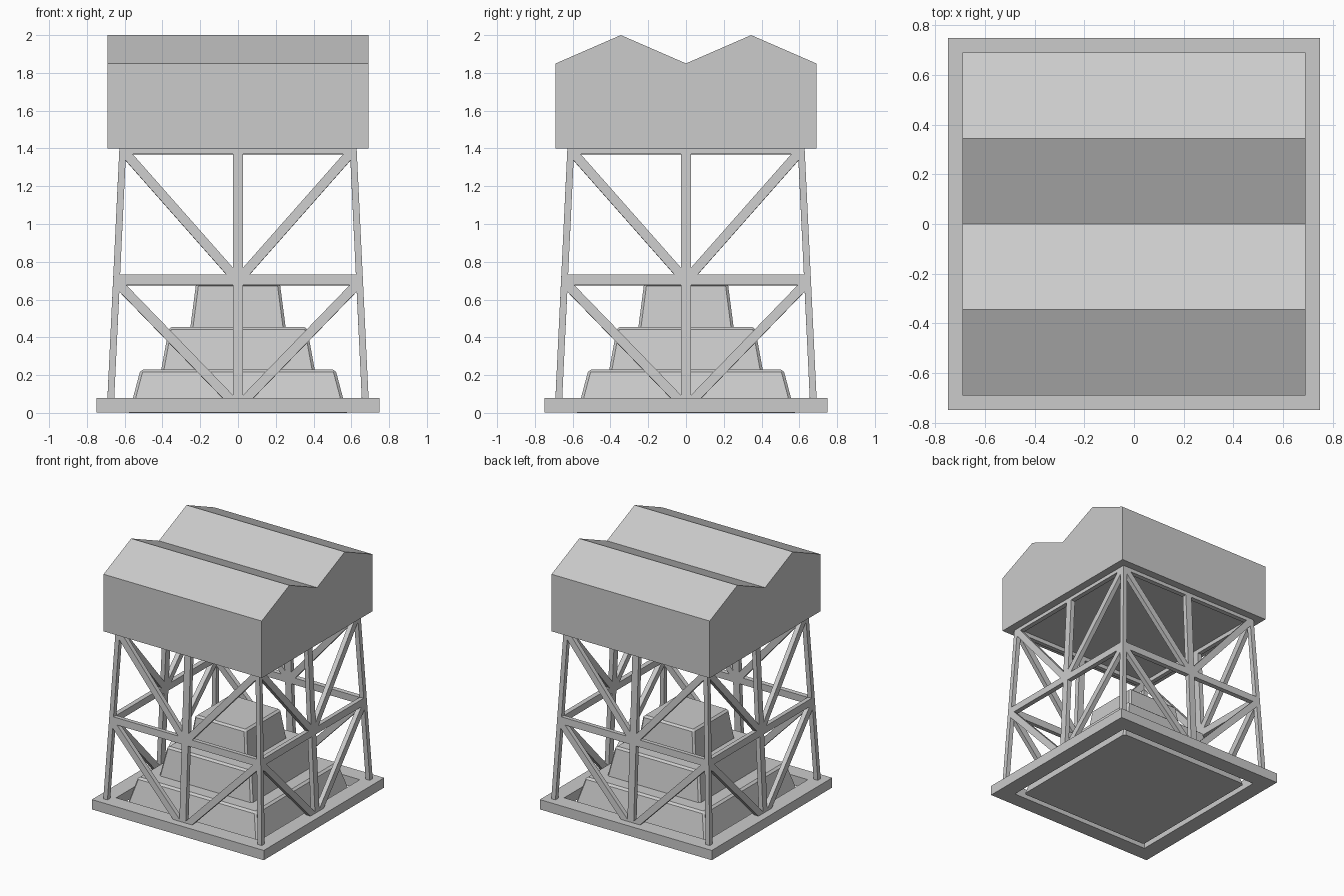
import bpy, bmesh, math
from mathutils import Vector

if "Cube" in bpy.data.objects:
    bpy.data.objects.remove(bpy.data.objects["Cube"])

DEPTH = 0.036   # thickness of the lattice members
WIDTH = 0.055   # face width of the lattice members


def make(name, bm, rot=0.0):
    bmesh.ops.recalc_face_normals(bm, faces=bm.faces)
    me = bpy.data.meshes.new(name)
    bm.to_mesh(me)
    bm.free()
    ob = bpy.data.objects.new(name, me)
    ob.rotation_euler.z = rot
    bpy.context.collection.objects.link(ob)
    return ob


def loft(bm, a, b):
    """Closed solid between two matching loops."""
    va = [bm.verts.new(p) for p in a]
    vb = [bm.verts.new(p) for p in b]
    n = len(va)
    bm.faces.new(va)
    bm.faces.new(vb)
    for i in range(n):
        j = (i + 1) % n
        bm.faces.new((va[i], va[j], vb[j], vb[i]))


def square(h, z):
    return [(-h, -h, z), (h, -h, z), (h, h, z), (-h, h, z)]


def half(z):
    """Outer half width of the tapering tower at height z."""
    return 0.695 - 0.067 * z / 1.4


def on_face(x, z):
    return Vector((x, -half(z) + DEPTH / 2, z))


NORMAL = Vector((0, -1, 0.067 / 1.4)).normalized()


def bar(bm, p, q, w=WIDTH, d=DEPTH):
    side = (q - p).normalized().cross(NORMAL).normalized() * w / 2
    n = NORMAL * d / 2
    ring = [side + n, side - n, -side - n, -side + n]
    loft(bm, [p + r for r in ring], [q + r for r in ring])


# base frame: square ring
bm = bmesh.new()
rings = [[bm.verts.new(p) for p in square(h, z)]
         for h, z in ((0.75, 0.003), (0.75, 0.08), (0.625, 0.08), (0.625, 0.003))]
for k in range(4):
    a, b = rings[k], rings[(k + 1) % 4]
    for i in range(4):
        j = (i + 1) % 4
        bm.faces.new((a[i], a[j], b[j], b[i]))
make("base_frame", bm)

# stepped plinth: three tapering blocks with chamfered edges
for i, (h0, h1, z0, z1) in enumerate(((0.577, 0.516, 0.0, 0.23),
                                      (0.406, 0.365, 0.23, 0.455),
                                      (0.252, 0.222, 0.455, 0.685))):
    bm = bmesh.new()
    loft(bm, square(h0, z0), square(h1, z1))
    edges = [e for e in bm.edges if max(v.co.z for v in e.verts) > z0 + 0.01]
    bmesh.ops.bevel(bm, geom=edges, offset=0.014, segments=1, affect='EDGES')
    make(f"plinth_step_{i + 1}", bm)

# lattice tower: one side, repeated by quarter turns
for k, side_name in enumerate(("front", "right", "back", "left")):
    bm = bmesh.new()
    # corner leg
    ends = [(half(z) - DEPTH / 2, z) for z in (0.01, 1.405)]
    bar(bm, on_face(*ends[0]), on_face(*ends[1]), w=DEPTH)
    # centre post
    bar(bm, on_face(0, 0.01), on_face(0, 1.405))
    # middle and top rails
    for z in (0.703, 1.397):
        x = half(z) - 0.01
        bar(bm, on_face(-x, z), on_face(x, z))
    # diagonal braces
    for s in (-1, 1):
        bar(bm, on_face(0, 0.03), on_face(s * 0.635, 0.685), w=0.05)
        bar(bm, on_face(0, 0.70), on_face(s * 0.605, 1.385), w=0.05)
    make(f"lattice_{side_name}", bm, k * math.pi / 2)

# cabin with a double gable roof
profile = [(-0.69, 1.4), (0.69, 1.4), (0.69, 1.85), (0.345, 2.0),
           (0, 1.85), (-0.345, 2.0), (-0.69, 1.85)]
bm = bmesh.new()
loft(bm, [(-0.69, y, z) for y, z in profile], [(0.69, y, z) for y, z in profile])
make("roof_cabin", bm)
